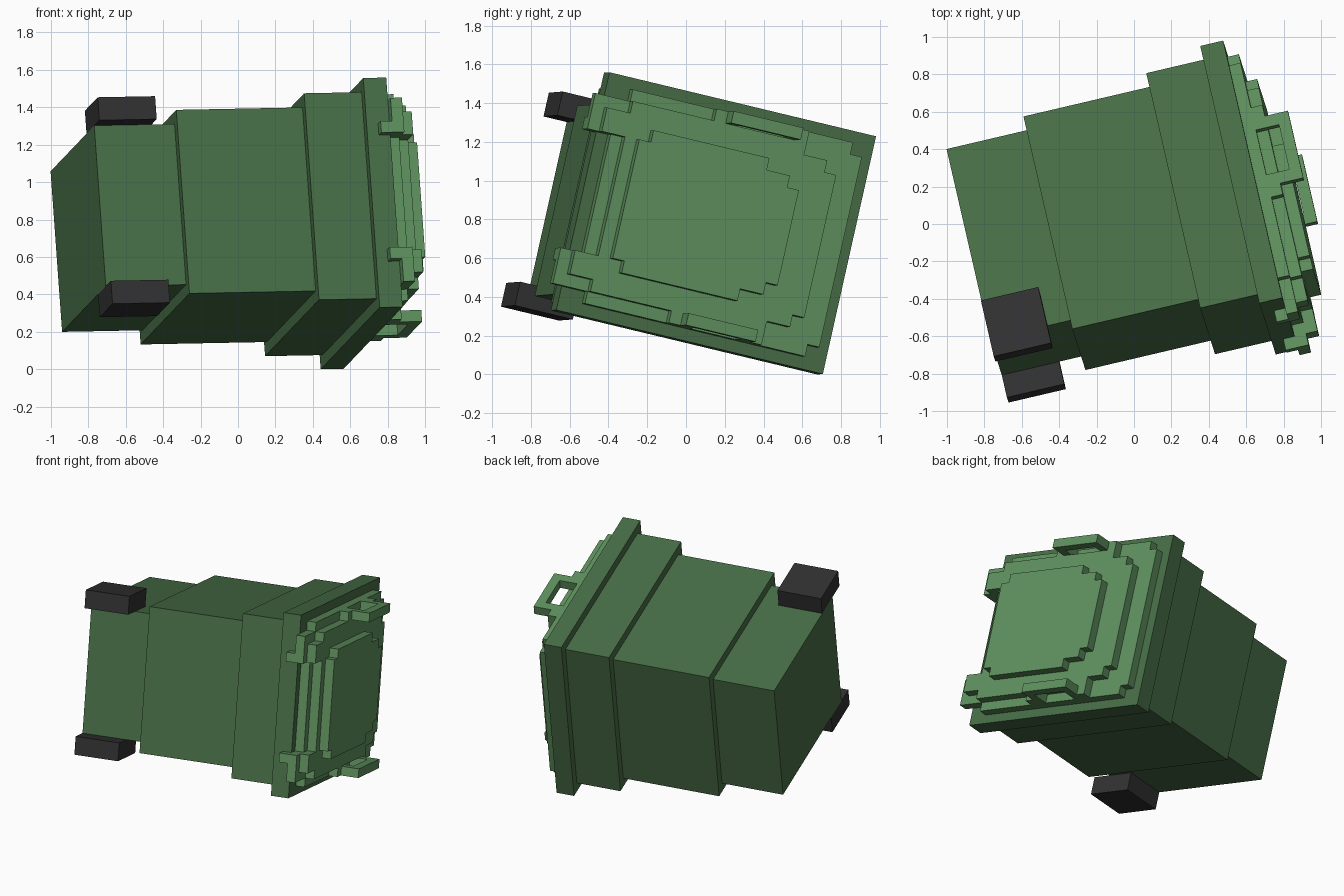
import bpy, bmesh
from mathutils import Matrix, Vector

cube = bpy.data.objects.get("Cube")
if cube:
    bpy.data.objects.remove(cube, do_unlink=True)

UNIT = 0.063
# Tilted frame: width, height and length directions of the tipped-over bin
W = Vector((-0.218, 0.949, -0.228)).normalized()
H = Vector((-0.069, 0.214, 0.974))
H = (H - W * H.dot(W)).normalized()
L = W.cross(H)
ORIGIN = -0.864 * L - 0.18 * W + 0.755 * H - Vector((0, 0, 0.009))
FRAME = Matrix.Translation(ORIGIN) @ Matrix((W, H, L)).transposed().to_4x4() @ Matrix.Scale(UNIT, 4)


def material(name, rgb):
    m = bpy.data.materials.new(name)
    m.use_nodes = True
    m.diffuse_color = (*rgb, 1)
    m.node_tree.nodes["Principled BSDF"].inputs["Base Color"].default_value = (*rgb, 1)
    return m


BODY = material("dark green", (0.065, 0.159, 0.063))
LID = material("light green", (0.115, 0.283, 0.112))
RUBBER = material("black rubber", (0.032, 0.031, 0.032))


def prism(name, outline, low, high, mat):
    """Extrude a width/height outline along the bin's length."""
    bm = bmesh.new()
    face = bm.faces.new([bm.verts.new((u, v, low)) for u, v in outline])
    top = bmesh.ops.extrude_face_region(bm, geom=[face])
    verts = [g for g in top["geom"] if isinstance(g, bmesh.types.BMVert)]
    bmesh.ops.translate(bm, verts=verts, vec=(0, 0, high - low))
    bmesh.ops.recalc_face_normals(bm, faces=bm.faces)
    bm.transform(FRAME)
    mesh = bpy.data.meshes.new(name)
    bm.to_mesh(mesh)
    bm.free()
    mesh.materials.append(mat)
    obj = bpy.data.objects.new(name, mesh)
    bpy.context.collection.objects.link(obj)


def block(name, u, v, a, mat):
    prism(name, [(u[0], v[0]), (u[1], v[0]), (u[1], v[1]), (u[0], v[1])], a[0], a[1], mat)


def stepped_plate(name, steps, low, high):
    """Plate with stair-stepped corners; steps are (half height, u min, u max)."""
    left, right, prev = [], [], 0
    for i, (h, u0, u1) in enumerate(steps):
        if i:
            left.append((u0, prev))
            right.append((u1, prev))
        left.append((u0, h))
        right.append((u1, h))
        prev = h
    half = left + right[::-1]
    pts = half + [(u, -v) for u, v in half[::-1]]
    clean = []
    for p in pts:
        if not clean or p != clean[-1]:
            clean.append(p)
    prism(name, clean, low, high, LID)


# Body: four boxes widening towards the rim
lengths = [0, 7, 18, 23, 25]
for i, part in enumerate(["base", "lower_body", "upper_body", "rim"]):
    w, h = 8.5 + i, 7 + i
    block(part, (-w, w), (-h, h), (lengths[i], lengths[i + 1]), BODY)

# Lid: three stacked plates
stepped_plate("lid_lower_plate", [(8, -10.5, 10.5), (9, -9.5, 9.5)], 25, 26)
stepped_plate("lid_middle_plate", [(6, -9.5, 8.5), (7, -9.5, 7.5), (8, -9.5, 5.5)], 26, 27)
stepped_plate("lid_upper_plate", [(4, -8.5, 5.5), (5, -8.5, 4.5), (6, -7.5, 2.5)], 27, 28)

# Wheels, hinges and handles on both sides
for side, s in (("left", 1), ("right", -1)):
    def span(lo, hi):
        return sorted((s * lo, s * hi))
    block(side + "_wheel", (-10.5, -5.5), span(7, 9), (0, 5), RUBBER)
    block(side + "_hinge_clip", (-12.5, -11.5), span(5, 6), (24, 25), LID)
    block(side + "_hinge_arm", (-12.5, -10.5), span(5, 8), (25, 26), LID)
    block(side + "_hinge_cover", (-11.5, -9.5), span(5, 7), (26, 27), LID)
    for end, pad, post in (("rear", -2.5, -1.5), ("front", 3.5, 3.5)):
        block(f"{side}_{end}_handle_pad", (pad, pad + 2), span(8, 9), (26, 27), LID)
        block(f"{side}_{end}_handle_post", (post, post + 1), span(8, 9), (27, 28), LID)
    block(side + "_handle_bar", (-1.5, 4.5), span(8, 9), (28, 29), LID)
